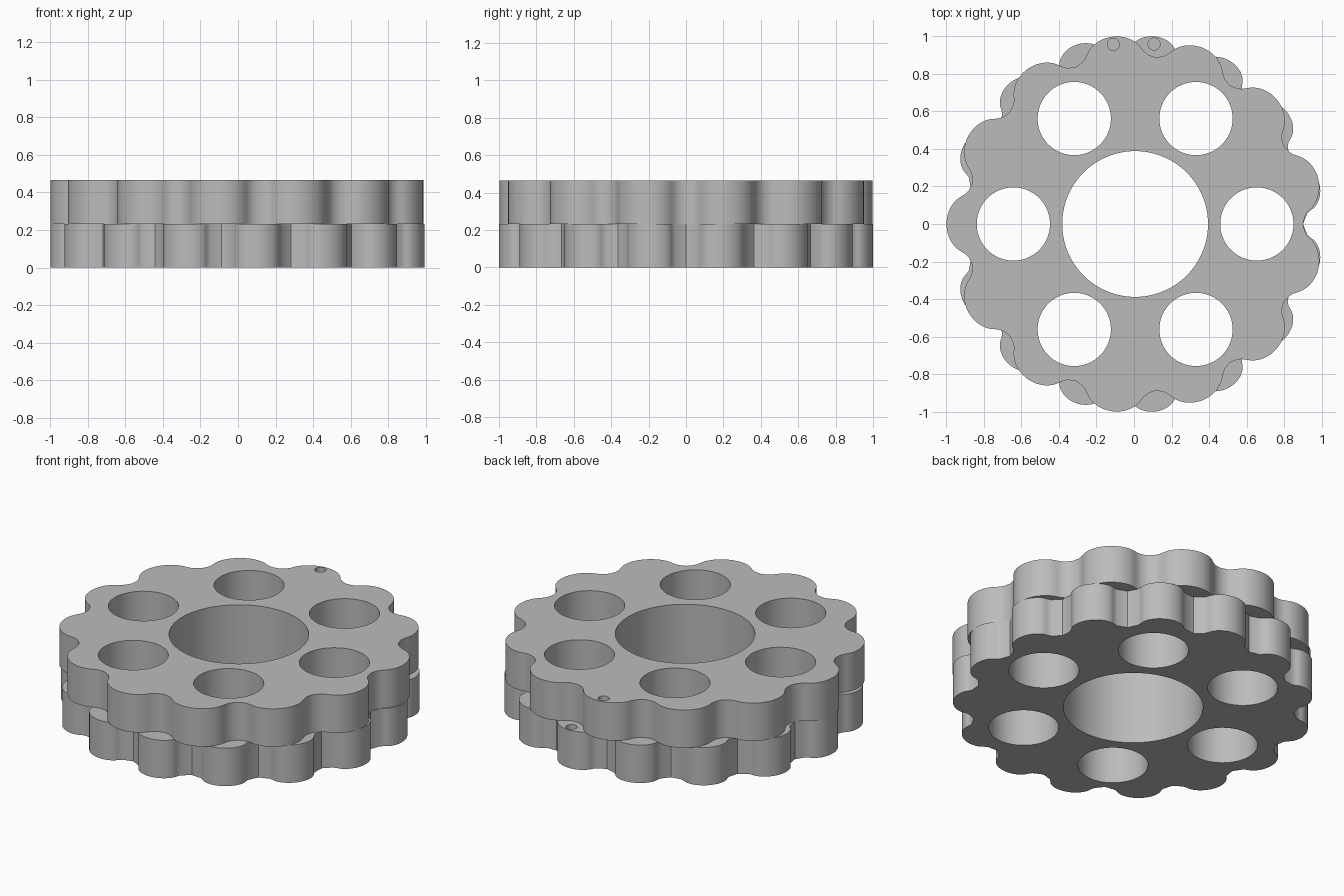
import bpy
import bmesh
from math import cos, sin, pi, hypot

cube = bpy.data.objects.get("Cube")
if cube:
    bpy.data.objects.remove(cube)

CENTRE_X = 0.006       # shared axis of both discs
PIN_CIRCLE = 1.034     # radius of the ring of pins the lobes roll on
PIN_RADIUS = 0.085
ECCENTRICITY = 0.055
THICKNESS = 0.2325

grey = bpy.data.materials.new("light grey metal")
grey.use_nodes = True
colour = (0.5, 0.5, 0.5, 1)
grey.diffuse_color = colour
grey.node_tree.nodes["Principled BSDF"].inputs["Base Color"].default_value = colour


def circle(radius, x=0, y=0, sides=64):
    angles = [2 * pi * i / sides for i in range(sides)]
    return [(x + radius * cos(a), y + radius * sin(a)) for a in angles]


def cycloid(lobes, steps=36):
    """Trochoid offset inward by the pin radius; a valley faces +x."""
    pins, points = lobes + 1, []
    for i in range(lobes * steps):
        t = 2 * pi * i / (lobes * steps)
        x = PIN_CIRCLE * cos(t) - ECCENTRICITY * cos(pins * t)
        y = PIN_CIRCLE * sin(t) - ECCENTRICITY * sin(pins * t)
        dx = -PIN_CIRCLE * sin(t) + ECCENTRICITY * pins * sin(pins * t)
        dy = PIN_CIRCLE * cos(t) - ECCENTRICITY * pins * cos(pins * t)
        k = PIN_RADIUS / hypot(dx, dy)
        points.append((x - dy * k, y + dx * k))
    return points


def add_loop(bm, points, z):
    verts = [bm.verts.new((x, y, z)) for x, y in points]
    edges = [bm.edges.new((a, b)) for a, b in zip(verts, verts[1:] + verts[:1])]
    return verts, edges


def add_wall(bm, low, high):
    for i in range(len(low)):
        bm.faces.new((low[i - 1], low[i], high[i], high[i - 1]))


def cycloidal_disc(name, lobes, base, mark_angle, mark_depth=0.03):
    bm = bmesh.new()
    # Lobed rim, central bore and six output holes
    profiles = [cycloid(lobes), circle(0.388, sides=96)]
    for i in range(6):
        a = i * pi / 3
        profiles.append(circle(0.195, 0.648 * cos(a), 0.648 * sin(a)))
    bottom = [add_loop(bm, p, 0) for p in profiles]
    top = [add_loop(bm, p, THICKNESS) for p in profiles]

    # Shallow round timing mark in one lobe
    mark = circle(0.032, 0.963 * cos(mark_angle), 0.963 * sin(mark_angle), 32)
    mark_floor = add_loop(bm, mark, THICKNESS - mark_depth)
    mark_rim = add_loop(bm, mark, THICKNESS)

    # Flat faces, then the walls between them
    for loops in (bottom, top + [mark_rim]):
        edges = [e for _, loop_edges in loops for e in loop_edges]
        bmesh.ops.triangle_fill(bm, use_beauty=True, edges=edges)
    bm.faces.new(mark_floor[0])
    for (low, _), (high, _) in zip(bottom + [mark_floor], top + [mark_rim]):
        add_wall(bm, low, high)
    bmesh.ops.recalc_face_normals(bm, faces=bm.faces)

    mesh = bpy.data.meshes.new(name)
    bm.to_mesh(mesh)
    bm.free()
    mesh.materials.append(grey)
    disc = bpy.data.objects.new(name, mesh)
    disc.location = (CENTRE_X, 0, base)
    bpy.context.collection.objects.link(disc)
    bpy.ops.object.select_all(action="DESELECT")
    disc.select_set(True)
    bpy.context.view_layer.objects.active = disc
    bpy.ops.object.shade_smooth_by_angle(angle=pi / 6)


# Each mark sits on the lobe nearest the back
cycloidal_disc("lower_cycloidal_disc", 15, 0, 2 * pi * 3.5 / 15)
cycloidal_disc("upper_cycloidal_disc", 13, THICKNESS, 2 * pi * 3.5 / 13)
